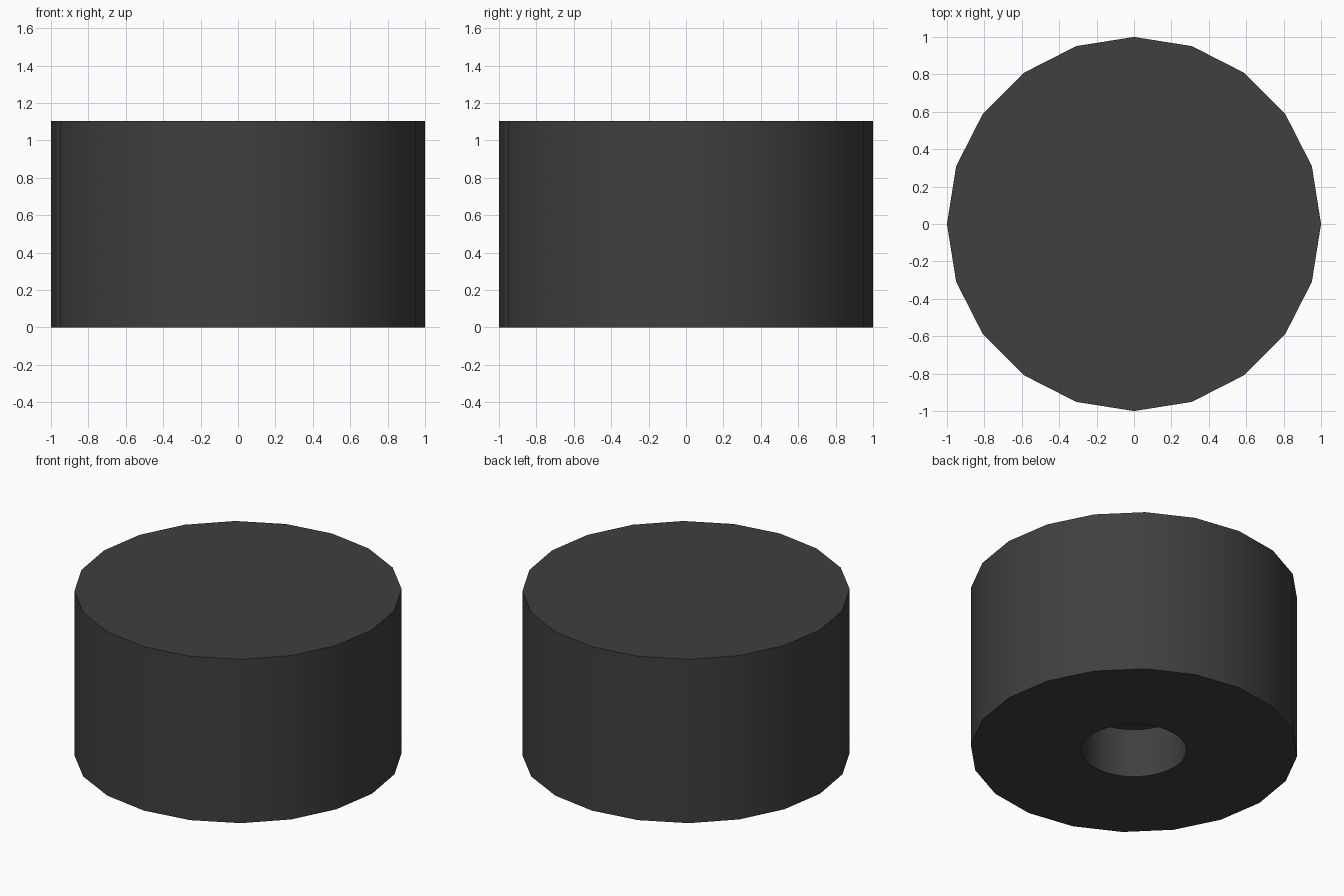
import bpy
import math

if "Cube" in bpy.data.objects:
    bpy.data.objects.remove(bpy.data.objects["Cube"])

HEIGHT = 1.105
HOLE_RADIUS = 0.32
HOLE_DEPTH = 0.33


def cylinder(name, sides, radius, z0, z1):
    bpy.ops.mesh.primitive_cylinder_add(
        vertices=sides, radius=radius, depth=z1 - z0, location=(0, 0, (z0 + z1) / 2))
    obj = bpy.context.object
    obj.name = name
    return obj


# Twenty-sided knob body
hole_cutter = cylinder("hole_cutter", 48, HOLE_RADIUS, -0.2, HOLE_DEPTH)
body = cylinder("knob_body", 20, 1.0, 0, HEIGHT)

# Blind shaft hole in the underside
cut = body.modifiers.new("shaft_hole", 'BOOLEAN')
cut.operation = 'DIFFERENCE'
cut.solver = 'EXACT'
cut.object = hole_cutter
bpy.ops.object.modifier_apply(modifier=cut.name)
bpy.data.objects.remove(hole_cutter)

# Smooth walls, sharp rims
bpy.ops.object.shade_smooth_by_angle(angle=math.radians(30))

# Dark plastic
plastic = bpy.data.materials.new("dark_plastic")
plastic.diffuse_color = (0.05, 0.05, 0.05, 1)
plastic.use_nodes = True
plastic.node_tree.nodes["Principled BSDF"].inputs["Base Color"].default_value = plastic.diffuse_color
body.data.materials.clear()
body.data.materials.append(plastic)
